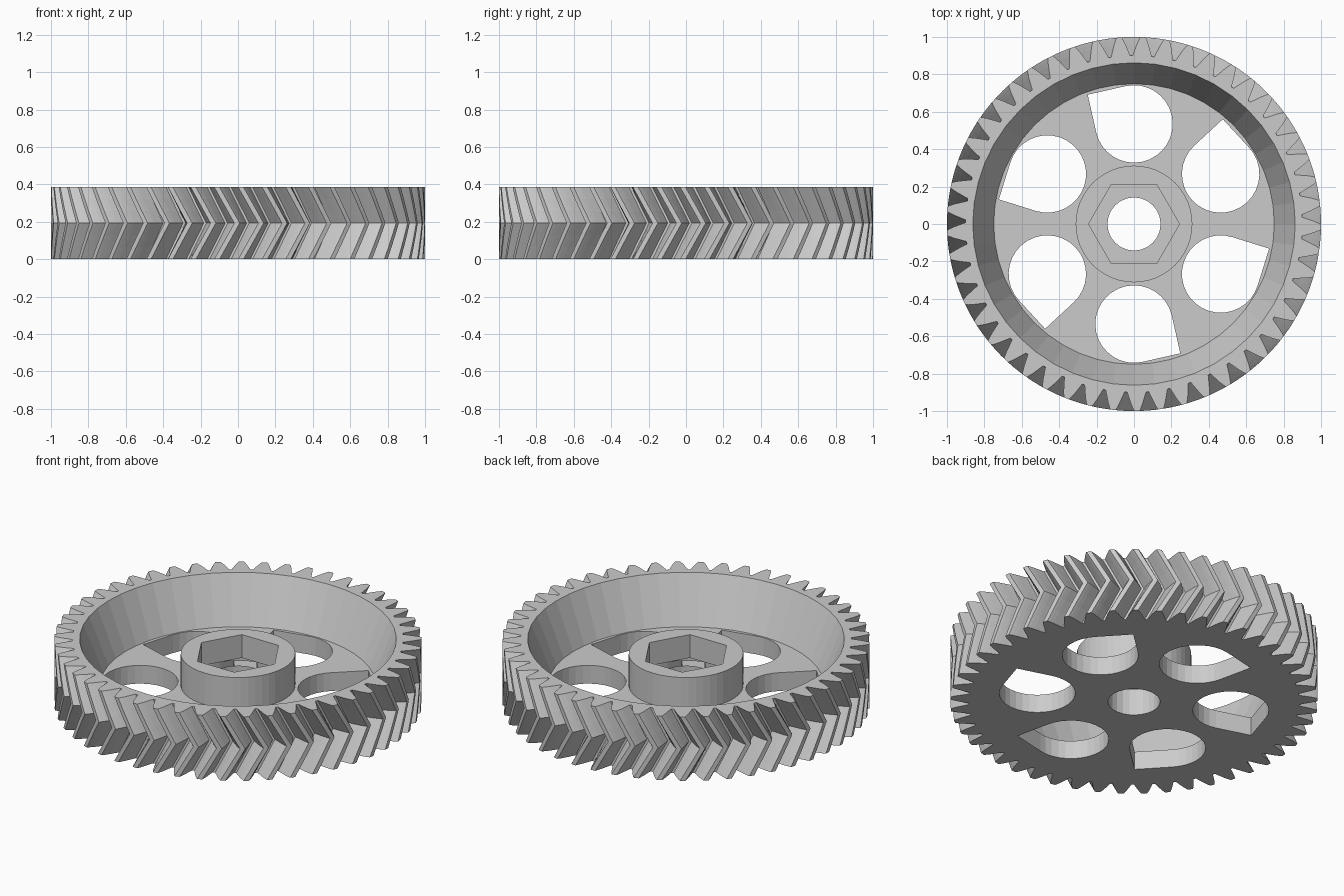
import bpy, bmesh, math

if "Cube" in bpy.data.objects:
    bpy.data.objects.remove(bpy.data.objects["Cube"])

TEETH, HEIGHT = 49, 0.385
TWIST = math.radians(6.2)
PITCH = 2 * math.pi / TEETH
PHASE = math.radians(-92.8) + PITCH / 2

grey = bpy.data.materials.new("light_grey_plastic")
grey.diffuse_color = (0.6, 0.6, 0.6, 1)
grey.use_nodes = True
grey.node_tree.nodes["Principled BSDF"].inputs["Base Color"].default_value = grey.diffuse_color


def loft(name, rings):
    """Closed solid through a stack of matching point rings."""
    bm = bmesh.new()
    rows = [[bm.verts.new(p) for p in ring] for ring in rings]
    n = len(rows[0])
    for a, b in zip(rows, rows[1:]):
        for i in range(n):
            j = (i + 1) % n
            bm.faces.new((a[i], a[j], b[j], b[i]))
    bm.faces.new(rows[0][::-1])
    bm.faces.new(rows[-1])
    bmesh.ops.recalc_face_normals(bm, faces=bm.faces)
    me = bpy.data.meshes.new(name)
    bm.to_mesh(me)
    bm.free()
    ob = bpy.data.objects.new(name, me)
    bpy.context.collection.objects.link(ob)
    return ob


def prism(name, pts, z0, z1):
    return loft(name, [[(x, y, z) for x, y in pts] for z in (z0, z1)])


def circle(r, n):
    return [(r * math.cos(2 * math.pi * i / n), r * math.sin(2 * math.pi * i / n))
            for i in range(n)]


# Tooth: radius and half width as a share of the pitch
flank = [(0.90, 0.44), (0.925, 0.36), (0.96, 0.255), (0.985, 0.17), (1.0, 0.11)]
tooth = [(r, -w) for r, w in flank] + [(r, w) for r, w in reversed(flank)]


def gear_ring(z, turn):
    ring = []
    for t in range(TEETH):
        for r, w in tooth:
            a = PHASE + turn + (t + w) * PITCH
            ring.append((r * math.cos(a), r * math.sin(a), z))
    return ring


# Herringbone body: the twist peaks at mid height
steps = 6
gear = loft("herringbone_gear", [
    gear_ring(HEIGHT * i / steps, TWIST * (1 - abs(2 * i / steps - 1)))
    for i in range(steps + 1)])

# Tapered recess that leaves a hub standing in the middle
recess_profile = [(0.001, 0.30), (0.312, 0.30), (0.312, 0.11), (0.75, 0.11),
                  (0.862, HEIGHT), (0.862, 0.5), (0.001, 0.5)]
cutters = [loft("recess_cutter", [[(x, y, z) for x, y in circle(r, 48)]
                                  for r, z in recess_profile])]

# Shaft bore and hexagonal nut pocket
cutters.append(prism("bore_cutter", circle(0.142, 24), -0.1, 0.6))
cutters.append(prism("nut_pocket_cutter", circle(0.243, 6), 0.16, 0.6))

# Six teardrop lightening holes
R, AIM = 0.207, math.radians(147.7)
drop = [(R * math.sqrt(2) * math.cos(AIM), R * math.sqrt(2) * math.sin(AIM))]
for i in range(25):
    a = AIM + math.pi / 4 + 1.5 * math.pi * i / 24
    drop.append((R * math.cos(a), R * math.sin(a)))
for k in range(6):
    c, s = math.cos(k * math.pi / 3), math.sin(k * math.pi / 3)
    pts = [(x * c - (y + 0.535) * s, x * s + (y + 0.535) * c) for x, y in drop]
    cutters.append(prism("spoke_hole_cutter", pts, -0.1, 0.2))

# Cut everything out of the gear
for cutter in cutters:
    cutter.hide_render = True
    mod = gear.modifiers.new(cutter.name, 'BOOLEAN')
    mod.operation = 'DIFFERENCE'
    mod.solver = 'EXACT'
    mod.object = cutter
bpy.context.view_layer.update()
result = bpy.data.meshes.new_from_object(
    gear.evaluated_get(bpy.context.evaluated_depsgraph_get()))
gear.modifiers.clear()
gear.data = result
for cutter in cutters:
    bpy.data.objects.remove(cutter)
result.materials.clear()
result.materials.append(grey)
for p in result.polygons:
    p.material_index = 0
